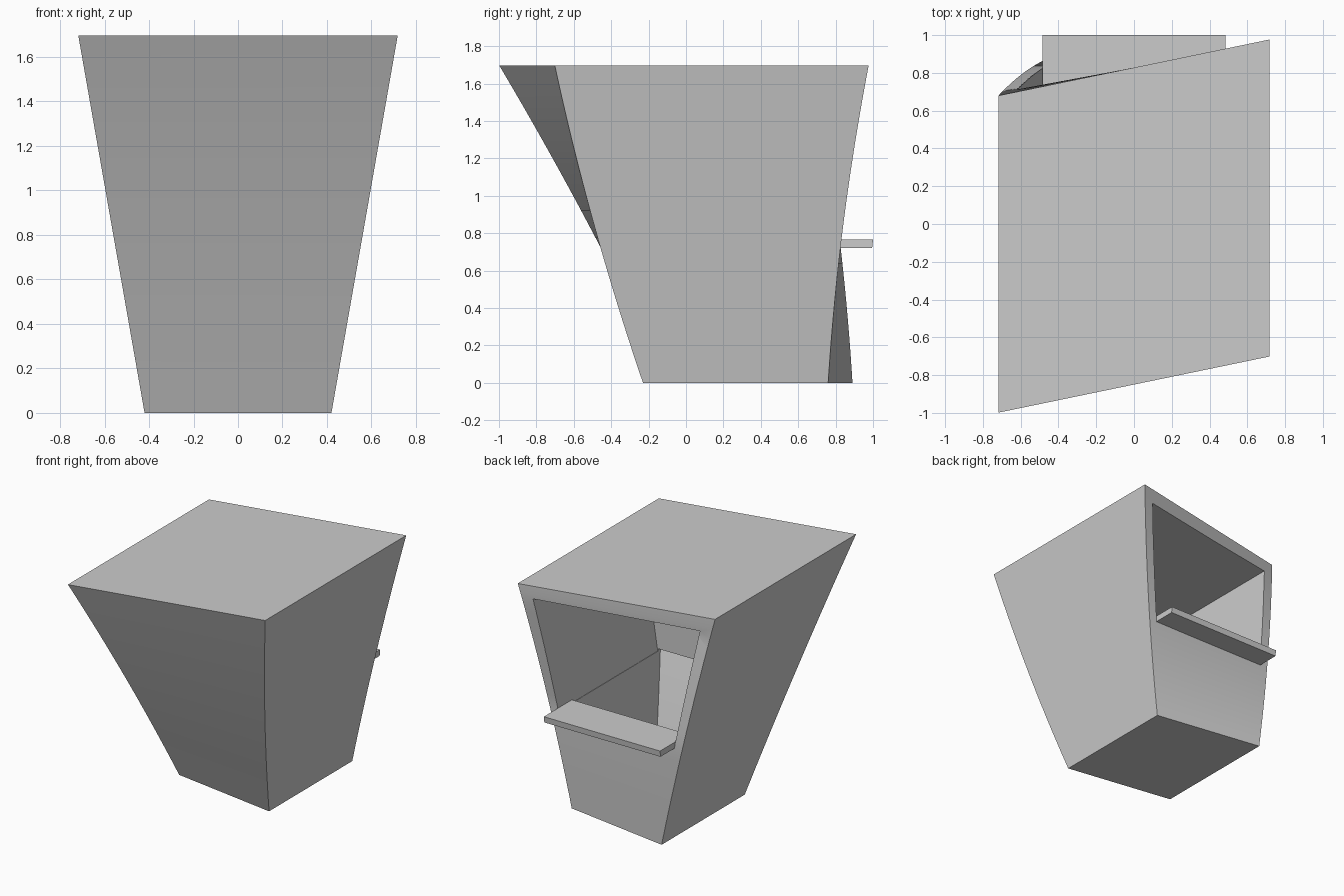
import bpy, bmesh

if "Cube" in bpy.data.objects:
    bpy.data.objects.remove(bpy.data.objects["Cube"])

H = 1.697  # body height


def lerp(a, b, t):
    return a + (b - a) * t


def half_width(z):
    return lerp(0.42, 0.718, z / H)


def section(z, k=1.0):
    """Sheared four-sided cross-section of the twisted body at height z."""
    t = z / H
    w, d = half_width(z) * k, lerp(0.495, 0.839, t) * k
    yc, s = lerp(0.33, -0.011, t), lerp(-0.155, 0.207, t)
    return [(x, yc + s * x + y, z) for x, y in ((-w, -d), (w, -d), (w, d), (-w, d))]


def loft(name, rings):
    """Skin closed rings and cap both ends."""
    bm = bmesh.new()
    rows = [[bm.verts.new(p) for p in r] for r in rings]
    n = len(rows[0])
    for a, b in zip(rows, rows[1:]):
        for i in range(n):
            j = (i + 1) % n
            bm.faces.new((a[i], a[j], b[j], b[i]))
    bm.faces.new(rows[0][::-1])
    bm.faces.new(rows[-1])
    bmesh.ops.recalc_face_normals(bm, faces=bm.faces)
    me = bpy.data.meshes.new(name)
    bm.to_mesh(me)
    bm.free()
    ob = bpy.data.objects.new(name, me)
    bpy.context.collection.objects.link(ob)
    return ob


def cut(target, cutter):
    """Subtract cutter from target and remove it."""
    bpy.context.view_layer.objects.active = target
    m = target.modifiers.new("cut", "BOOLEAN")
    m.operation, m.solver, m.object = "DIFFERENCE", "EXACT", cutter
    bpy.ops.object.modifier_apply(modifier=m.name)
    bpy.data.objects.remove(cutter)


# Twisted, flaring booth body
ROWS = 24
body = loft("booth_body", [section(H * i / ROWS) for i in range(ROWS + 1)])

# Lower hollow follows the outer walls
lo, hi = 0.08, 0.76
cut(body, loft("lower_hollow_cutter",
               [section(lerp(lo, hi, i / 10), 0.875) for i in range(11)]))

# Serving window and upper room, running straight in from the back
z0, z1 = 0.742, 1.595
w0, w1 = half_width(z0) * 0.88, half_width(z1) * 0.88
cut(body, loft("window_cutter",
               [[(-w0, y, z0), (w0, y, z0), (w1, y, z1), (-w1, y, z1)]
                for y in (-0.355, 1.3)]))

# Counter shelf on the window sill
shelf = loft("counter_shelf",
             [[(-0.484, 0.667, z), (0.484, 0.667, z), (0.484, y, z), (-0.484, y, z)]
              for z, y in ((0.72, 0.995), (0.765, 1.0))])

# Smooth the curved walls, keep the corners crisp
bpy.ops.object.select_all(action="DESELECT")
body.select_set(True)
bpy.context.view_layer.objects.active = body
bpy.ops.object.shade_smooth_by_angle(angle=0.5)
